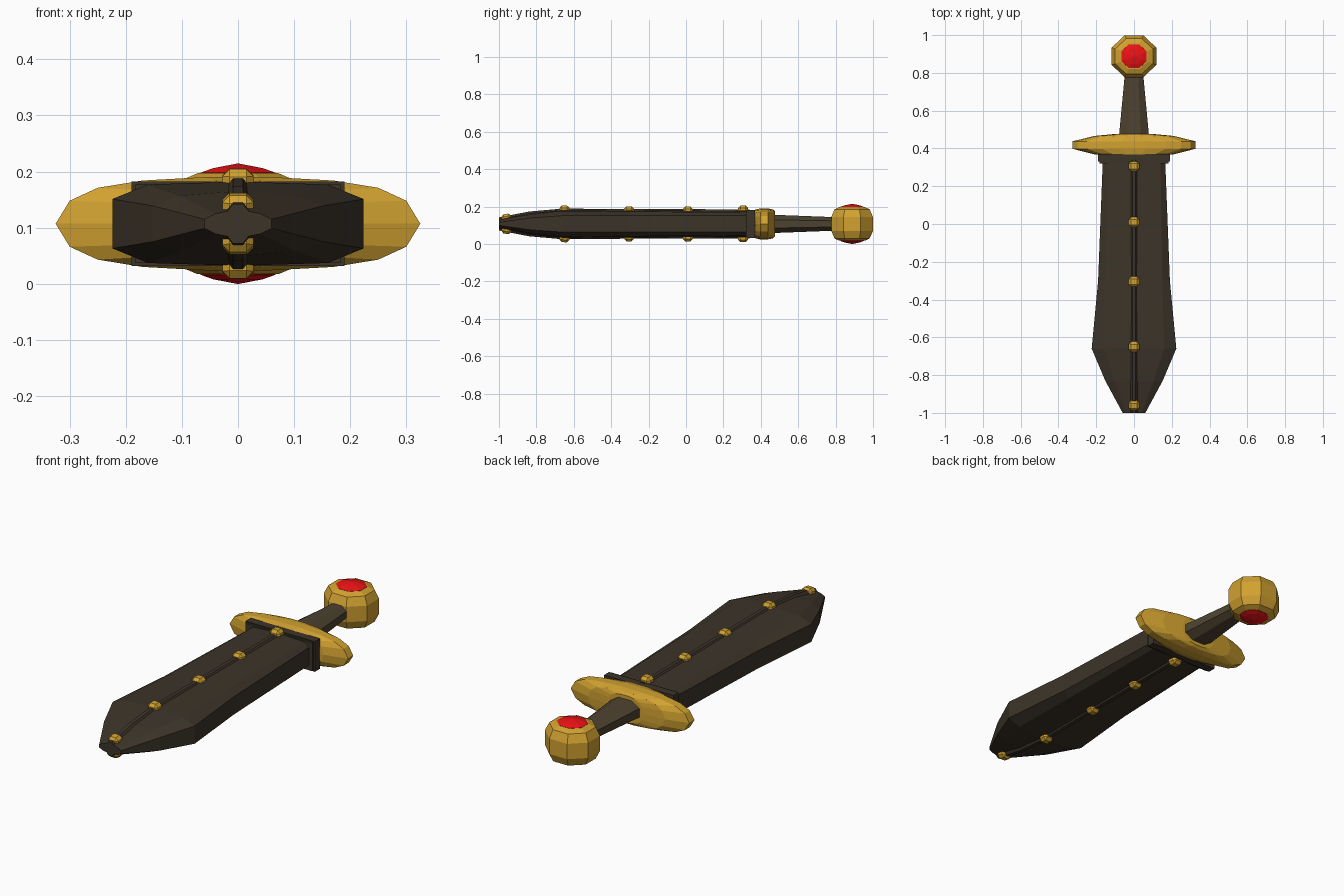
import bpy, bmesh
from math import cos, sin, pi
from mathutils import Matrix, Vector

if "Cube" in bpy.data.objects:
    bpy.data.objects.remove(bpy.data.objects["Cube"])

ZC = 0.107  # height of the sword's mid plane


def material(name, r, g, b):
    m = bpy.data.materials.new(name)
    m.diffuse_color = (r, g, b, 1)
    m.use_nodes = True
    m.node_tree.nodes["Principled BSDF"].inputs["Base Color"].default_value = m.diffuse_color
    return m


DARK = material("dark_metal", 0.045, 0.034, 0.022)
GRIP = material("grip_brown", 0.075, 0.056, 0.030)
GOLD = material("gold", 0.64, 0.36, 0.03)
RED = material("ruby", 0.85, 0.006, 0.008)


def finish(bm, name, mat):
    bmesh.ops.recalc_face_normals(bm, faces=bm.faces[:])
    me = bpy.data.meshes.new(name)
    bm.to_mesh(me)
    bm.free()
    me.materials.append(mat)
    ob = bpy.data.objects.new(name, me)
    bpy.context.collection.objects.link(ob)
    return ob


def loft(name, rings, mat):
    """Skin a list of equal-length point rings and cap both ends."""
    bm = bmesh.new()
    vs = [[bm.verts.new(p) for p in ring] for ring in rings]
    n = len(vs[0])
    for a, b in zip(vs, vs[1:]):
        for i in range(n):
            j = (i + 1) % n
            bm.faces.new((a[i], a[j], b[j], b[i]))
    bm.faces.new(vs[0])
    bm.faces.new(vs[-1])
    return finish(bm, name, mat)


def mirrored(y, quarter):
    """Ring at y from a quarter outline running from the +x side up to x = 0."""
    right = quarter + [(x, -z) for x, z in reversed(quarter) if z > 0]
    top = [p for p in quarter]
    left_top = [(-x, z) for x, z in reversed(quarter) if x > 0]
    left_low = [(-x, -z) for x, z in quarter if z > 0 and x > 0]
    low = [(x, -z) for x, z in reversed(quarter) if z > 0]
    return [(x, y, ZC + z) for x, z in top + left_top + left_low + low]


def box(name, size, loc, mat, bevel=0.0, tilt=0.0):
    bm = bmesh.new()
    bmesh.ops.create_cube(bm, size=1)
    bmesh.ops.scale(bm, vec=size, verts=bm.verts[:])
    if bevel:
        bmesh.ops.bevel(bm, geom=bm.edges[:], offset=bevel, segments=1, affect='EDGES')
    bmesh.ops.transform(bm, verts=bm.verts[:],
                        matrix=Matrix.Translation(loc) @ Matrix.Rotation(tilt, 4, 'X'))
    return finish(bm, name, mat)


# Blade: (y, half width, edge half height, inner shoulder x, shoulder z, ridge z)
blade = [(0.34, 0.165, 0.044, 0.140, 0.062, 0.070),
         (-0.30, 0.190, 0.044, 0.150, 0.066, 0.073),
         (-0.66, 0.224, 0.044, 0.160, 0.070, 0.075),
         (-0.83, 0.152, 0.032, 0.105, 0.050, 0.058),
         (-1.00, 0.060, 0.008, 0.040, 0.018, 0.026)]
loft("blade", [mirrored(y, [(w, e), (sx, sz), (0, r)])
               for y, w, e, sx, sz, r in blade], DARK)

# Raised rib running along both faces of the blade
rib = [(0.34, 0.078), (-0.31, 0.079), (-0.66, 0.082), (-0.84, 0.066), (-1.0, 0.035)]
loft("centre_rib", [mirrored(y, [(0.020, h - 0.014), (0.009, h)]) for y, h in rib], DARK)

# Gold studs on both faces
for y, h, tilt in [(0.305, 0.079, 0), (0.01, 0.074, 0), (-0.305, 0.074, 0),
                   (-0.65, 0.079, 0.05), (-0.96, 0.034, 0.16)]:
    for s in (1, -1):
        box("stud", (0.056, 0.054, 0.038), (0, y, ZC + s * h), GOLD, 0.013, s * tilt)

# Stepped collar between blade and guard
box("collar_front", (0.366, 0.022, 0.140), (0, 0.331, ZC), DARK)
box("collar_back", (0.380, 0.040, 0.150), (0, 0.350, ZC), DARK)

# Guard: lens-shaped outline, thinner at its front and back faces
outline = [(0.325, 0), (0.30, 0.041), (0.25, 0.064), (0.17, 0.077), (0.06, 0.083)]
guard = [(0.358, 0.30, 0.80), (0.369, 0.65, 0.92), (0.398, 1, 1),
         (0.438, 1, 1), (0.466, 0.65, 0.92), (0.477, 0.30, 0.80)]
loft("guard", [mirrored(y, [(x * sx, z * sz) for x, z in outline])
               for y, sx, sz in guard], GOLD)

# Tapered eight-sided grip
loft("grip", [mirrored(y, [(w, h * 0.45), (w * 0.45, h)])
              for y, w, h in [(0.46, 0.080, 0.049), (0.80, 0.048, 0.036)]], GRIP)


# Pommel: eight-sided, chamfered to the flat seats of the gems
def octagon(r, z, turn=pi / 8):
    return [(r * cos(turn + i * pi / 4), 0.888 + r * 0.94 * sin(turn + i * pi / 4), z)
            for i in range(8)]


loft("pommel", [octagon(r, ZC + z) for r, z in
                [(0.078, -0.090), (0.108, -0.078), (0.128, -0.038), (0.128, 0.038),
                 (0.108, 0.078), (0.078, 0.090)]], GOLD)

# Faceted gems set in the top and bottom of the pommel
for side, s in (("top", 1), ("bottom", -1)):
    loft("gem_" + side, [octagon(r, ZC + s * z) for r, z in
                         [(0.074, 0.080), (0.072, 0.091), (0.048, 0.099), (0.003, 0.107)]], RED)
